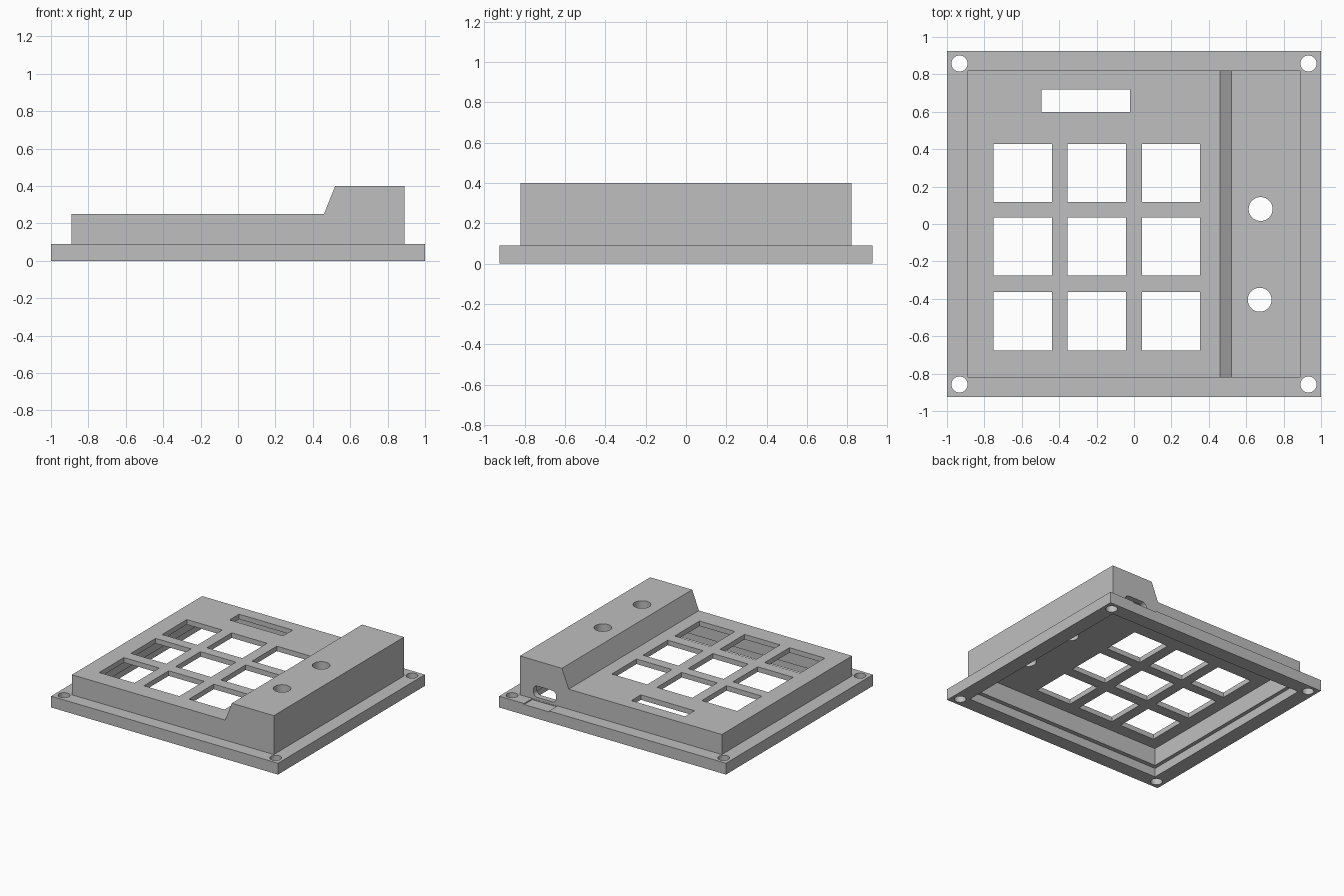
import bpy, bmesh
from mathutils import Matrix, Vector

cube = bpy.data.objects.get("Cube")
if cube:
    bpy.data.objects.remove(cube, do_unlink=True)

grey = bpy.data.materials.new("plain_grey")
grey.use_nodes = True
COLOR = (0.52, 0.52, 0.52, 1)
grey.diffuse_color = COLOR
grey.node_tree.nodes["Principled BSDF"].inputs["Base Color"].default_value = COLOR


def finish(name, bm):
    bmesh.ops.recalc_face_normals(bm, faces=bm.faces)
    mesh = bpy.data.meshes.new(name)
    bm.to_mesh(mesh)
    bm.free()
    mesh.materials.append(grey)
    obj = bpy.data.objects.new(name, mesh)
    bpy.context.collection.objects.link(obj)
    return obj


def box(name, x0, x1, y0, y1, z0, z1, round_y=0):
    """Box from its limits, optionally rounding the edges that run along y."""
    bm = bmesh.new()
    size = Vector((x1 - x0, y1 - y0, z1 - z0))
    mid = Vector((x0 + x1, y0 + y1, z0 + z1)) / 2
    bmesh.ops.create_cube(bm, size=1, matrix=Matrix.Translation(mid) @ Matrix.Diagonal(size).to_4x4())
    if round_y:
        edges = [e for e in bm.edges
                 if abs(e.verts[0].co.y - e.verts[1].co.y) > 0.001]
        bmesh.ops.bevel(bm, geom=edges, offset=round_y, segments=6, profile=0.5, affect='EDGES')
    return finish(name, bm)


def drill(name, x, y, radius):
    bm = bmesh.new()
    bmesh.ops.create_cone(bm, cap_ends=True, segments=40, radius1=radius, radius2=radius,
                          depth=2, matrix=Matrix.Translation((x, y, 0)))
    return finish(name, bm)


def prism(name, profile, y0, y1):
    """Extrude an x-z profile along y."""
    bm = bmesh.new()
    face = bm.faces.new([bm.verts.new((x, y0, z)) for x, z in profile])
    out = bmesh.ops.extrude_face_region(bm, geom=[face])
    bmesh.ops.translate(bm, vec=(0, y1 - y0, 0),
                        verts=[v for v in out["geom"] if isinstance(v, bmesh.types.BMVert)])
    return finish(name, bm)


def combine(target, tool, operation):
    mod = target.modifiers.new(tool.name, 'BOOLEAN')
    mod.operation = operation
    mod.solver = 'EXACT'
    mod.object = tool
    bpy.context.view_layer.objects.active = target
    bpy.ops.object.modifier_apply(modifier=mod.name)
    bpy.data.objects.remove(tool, do_unlink=True)


# Flange with the stepped upper body on top
shell = box("enclosure_shell", -1, 1, -0.925, 0.925, 0, 0.09)
body = prism("body", [(-0.89, 0.02), (0.89, 0.02), (0.89, 0.4), (0.52, 0.4),
                      (0.46, 0.25), (-0.89, 0.25)], -0.82, 0.82)
combine(shell, body, 'UNION')

# Stepped cavity underneath
cutters = [box("lower_cavity", -0.88, 0.88, -0.81, 0.81, -0.1, 0.07),
           box("upper_cavity", -0.85, 0.85, -0.775, 0.775, -0.12, 0.21)]

# Three by three key windows and the display slot
for x in (-0.595, -0.2, 0.198):
    for y in (0.273, -0.12, -0.52):
        cutters.append(box("key_window", x - 0.156, x + 0.156, y - 0.156, y + 0.156, 0.1, 0.5))
cutters.append(box("display_slot", -0.495, -0.022, 0.6, 0.72, 0.1, 0.5))

# Knob holes and corner screw holes
for x, y in ((0.677, 0.08), (0.672, -0.405)):
    cutters.append(drill("knob_hole", x, y, 0.064))
for x in (-0.933, 0.933):
    for y in (-0.858, 0.858):
        cutters.append(drill("screw_hole", x, y, 0.043))

# Cable port in the back wall, with a shallow relief in the flange
cutters.append(box("cable_port", 0.57, 0.77, 0.7, 1, 0.11, 0.2, round_y=0.035))
cutters.append(box("port_relief", 0.56, 0.78, 0.822, 1, 0.082, 0.15))

for cutter in cutters:
    combine(shell, cutter, 'DIFFERENCE')

# Smooth only the round holes
bpy.ops.object.select_all(action='DESELECT')
shell.select_set(True)
bpy.context.view_layer.objects.active = shell
bpy.ops.object.shade_smooth_by_angle(angle=0.4)
